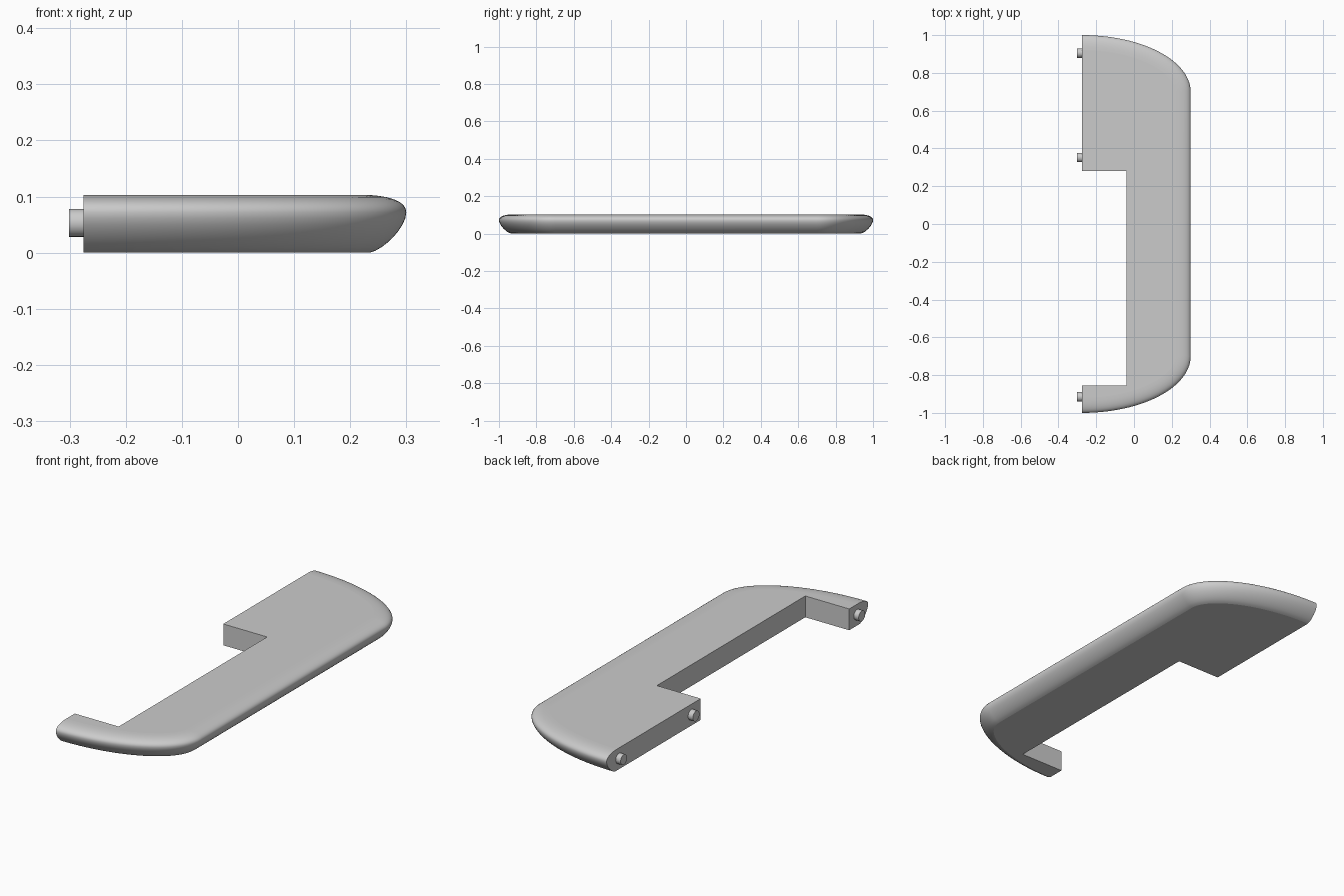
import bpy, bmesh, math
from mathutils import Vector

cube = bpy.data.objects.get("Cube")
if cube:
    bpy.data.objects.remove(cube, do_unlink=True)

grey = bpy.data.materials.new("plain grey")
grey.use_nodes = True
grey.diffuse_color = (0.6, 0.6, 0.6, 1)
grey.node_tree.nodes["Principled BSDF"].inputs["Base Color"].default_value = (0.6, 0.6, 0.6, 1)

TOP = 0.103
FLAT_X = -0.275          # straight mounting side
NOTCH_X = -0.04          # depth of the notch
NOTCH_Y = (-0.855, 0.28)
RX, RY, CY = 0.575, 0.30, 0.70   # elliptical corners
ARC, STEPS = 28, 8


def bezier(a, b, c, d, t):
    s = 1 - t
    return [s**3 * p + 3 * s * s * t * q + 3 * s * t * t * r + t**3 * u
            for p, q, r, u in zip(a, b, c, d)]


# Rounded rim section as (inset, height), bottom to top
section = [bezier((0.065, 0), (0.04, 0.005), (0, 0.045), (0, 0.072), i / STEPS)
           for i in range(STEPS)]
section += [bezier((0, 0.072), (0, 0.093), (0.035, TOP), (0.08, TOP), i / STEPS)
            for i in range(STEPS + 1)]

# Outer outline with outward normals, front end to back end
outline = []
for side in (-1, 1):
    for i in range(ARC + 1):
        a = math.pi / 2 * (i / ARC if side > 0 else 1 - i / ARC)
        point = Vector((FLAT_X + RX * math.cos(a), side * (CY + RY * math.sin(a))))
        normal = Vector((math.cos(a) / RX, side * math.sin(a) / RY)).normalized()
        outline.append((point, normal))

# Body: rim swept along the outline, closed by flat faces
bm = bmesh.new()
rings = [[bm.verts.new((*(p - n * inset), z)) for inset, z in section] for p, n in outline]
for r, s in zip(rings, rings[1:]):
    for k in range(len(section) - 1):
        bm.faces.new((r[k], s[k], s[k + 1], r[k + 1])).smooth = True

front_y, back_y = NOTCH_Y
corners = [(FLAT_X, back_y), (NOTCH_X, back_y), (NOTCH_X, front_y), (FLAT_X, front_y)]
low = [bm.verts.new((x, y, 0)) for x, y in corners]
high = [bm.verts.new((x, y, TOP)) for x, y in corners]
bm.faces.new([r[-1] for r in rings] + high)
bm.faces.new([r[0] for r in rings] + low)
for k in range(3):
    bm.faces.new((low[k], low[k + 1], high[k + 1], high[k]))
bm.faces.new(rings[-1] + [high[0], low[0]])
bm.faces.new(rings[0] + [high[3], low[3]])
bmesh.ops.recalc_face_normals(bm, faces=bm.faces)

mesh = bpy.data.meshes.new("armrest_body")
bm.to_mesh(mesh)
bm.free()
# Keep the flat faces crisp against the rounded rim
for edge in mesh.edges:
    edge.use_edge_sharp = False
body = bpy.data.objects.new("armrest_body", mesh)
bpy.context.collection.objects.link(body)
mesh.materials.append(grey)

# Mounting pegs
for name, y in (("front_peg", -0.915), ("middle_peg", 0.352), ("back_peg", 0.905)):
    bpy.ops.mesh.primitive_cylinder_add(vertices=24, radius=0.025, depth=0.035,
                                        location=(-0.2835, y, 0.053),
                                        rotation=(0, math.pi / 2, 0))
    peg = bpy.context.object
    peg.name = name
    peg.data.materials.append(grey)
    bpy.ops.object.shade_smooth_by_angle(angle=math.radians(40))
